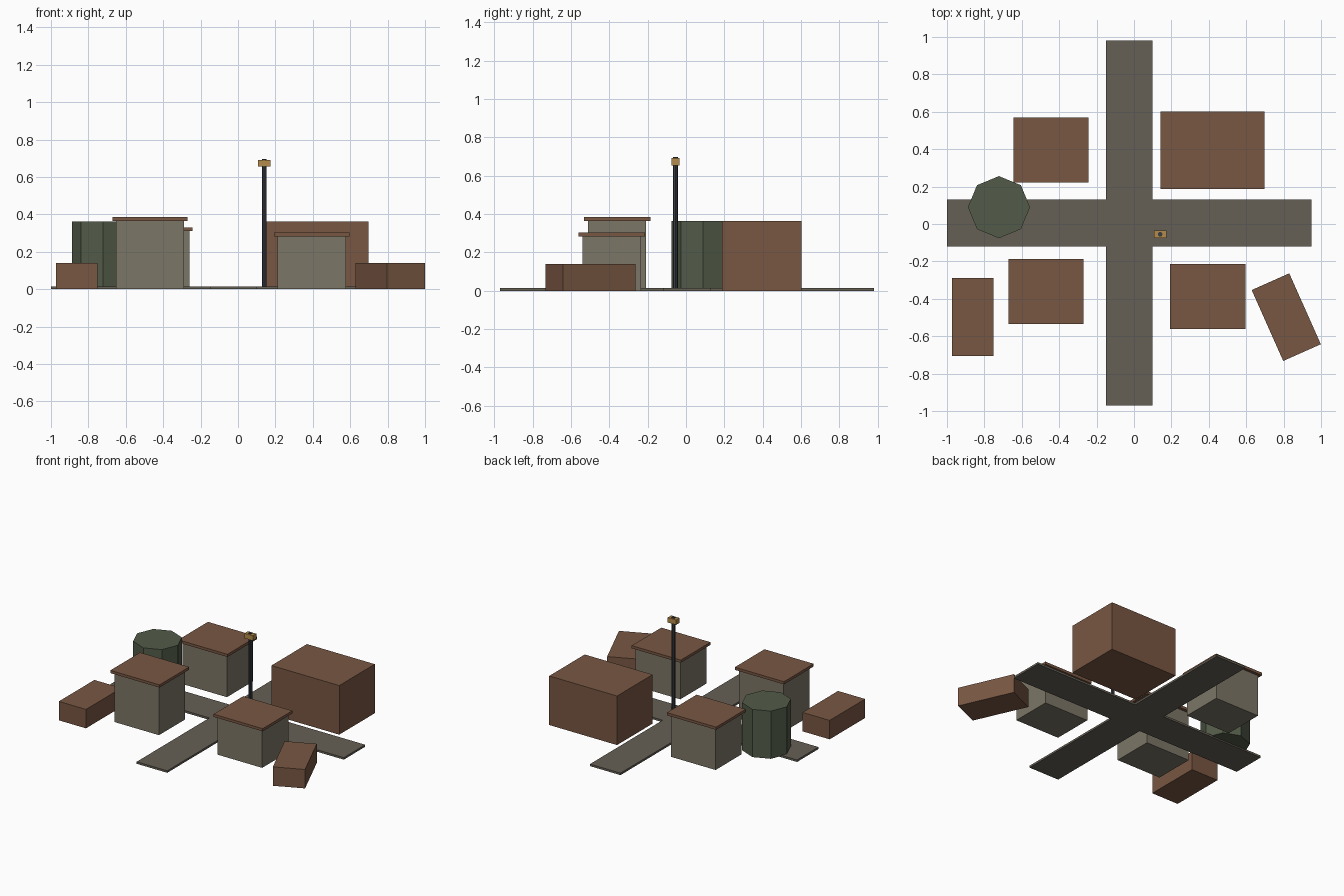
import bpy
from math import radians

if "Cube" in bpy.data.objects:
    bpy.data.objects.remove(bpy.data.objects["Cube"])


def material(name, r, g, b):
    m = bpy.data.materials.new(name)
    m.diffuse_color = (r, g, b, 1)
    m.use_nodes = True
    m.node_tree.nodes["Principled BSDF"].inputs["Base Color"].default_value = m.diffuse_color
    return m


BROWN = material("rust_brown", 0.19, 0.095, 0.055)
WALL = material("plaster", 0.20, 0.18, 0.135)
ROAD = material("packed_earth", 0.13, 0.115, 0.09)
GREEN = material("tank_green", 0.085, 0.105, 0.065)
IRON = material("dark_iron", 0.04, 0.045, 0.055)
GOLD = material("lamp_gold", 0.45, 0.26, 0.07)


def finish(name, mat):
    o = bpy.context.object
    o.name = name
    o.data.materials.append(mat)
    return o


def box(name, mat, x, y, z0, z1, w, d, angle=0):
    bpy.ops.mesh.primitive_cube_add(size=1, location=(x, y, (z0 + z1) / 2),
                                    rotation=(0, 0, radians(angle)))
    bpy.context.object.scale = (w, d, z1 - z0)
    return finish(name, mat)


def prism(name, mat, x, y, z0, z1, radius, sides=8):
    bpy.ops.mesh.primitive_cylinder_add(vertices=sides, radius=radius, depth=z1 - z0,
                                        location=(x, y, (z0 + z1) / 2))
    return finish(name, mat)


# crossing roads
box("road_east_west", ROAD, -0.025, 0.005, 0, 0.015, 1.95, 0.25)
box("road_north_south", ROAD, -0.025, 0.005, 0, 0.015, 0.25, 1.95)

# small houses with overhanging slab roofs
for i, (x, y, h) in enumerate([(-0.443, 0.395, 0.31), (-0.47, -0.36, 0.365),
                               (0.394, -0.388, 0.283)], 1):
    box(f"house_{i}_walls", WALL, x, y, 0, h, 0.365, 0.305)
    box(f"house_{i}_roof", BROWN, x, y, h, h + 0.02, 0.402, 0.347)

# large hall and two low sheds
box("hall", BROWN, 0.42, 0.395, 0, 0.363, 0.555, 0.415)
box("shed_straight", BROWN, -0.862, -0.497, 0, 0.14, 0.222, 0.415)
box("shed_turned", BROWN, 0.814, -0.498, 0, 0.14, 0.22, 0.415, 24)

# eight-sided water tank
prism("water_tank", GREEN, -0.722, 0.09, 0.01, 0.363, 0.166)

# street lamp
prism("lamp_post", IRON, 0.14, -0.055, 0.01, 0.697, 0.013)
box("lamp_head", GOLD, 0.14, -0.055, 0.655, 0.692, 0.068, 0.04)
